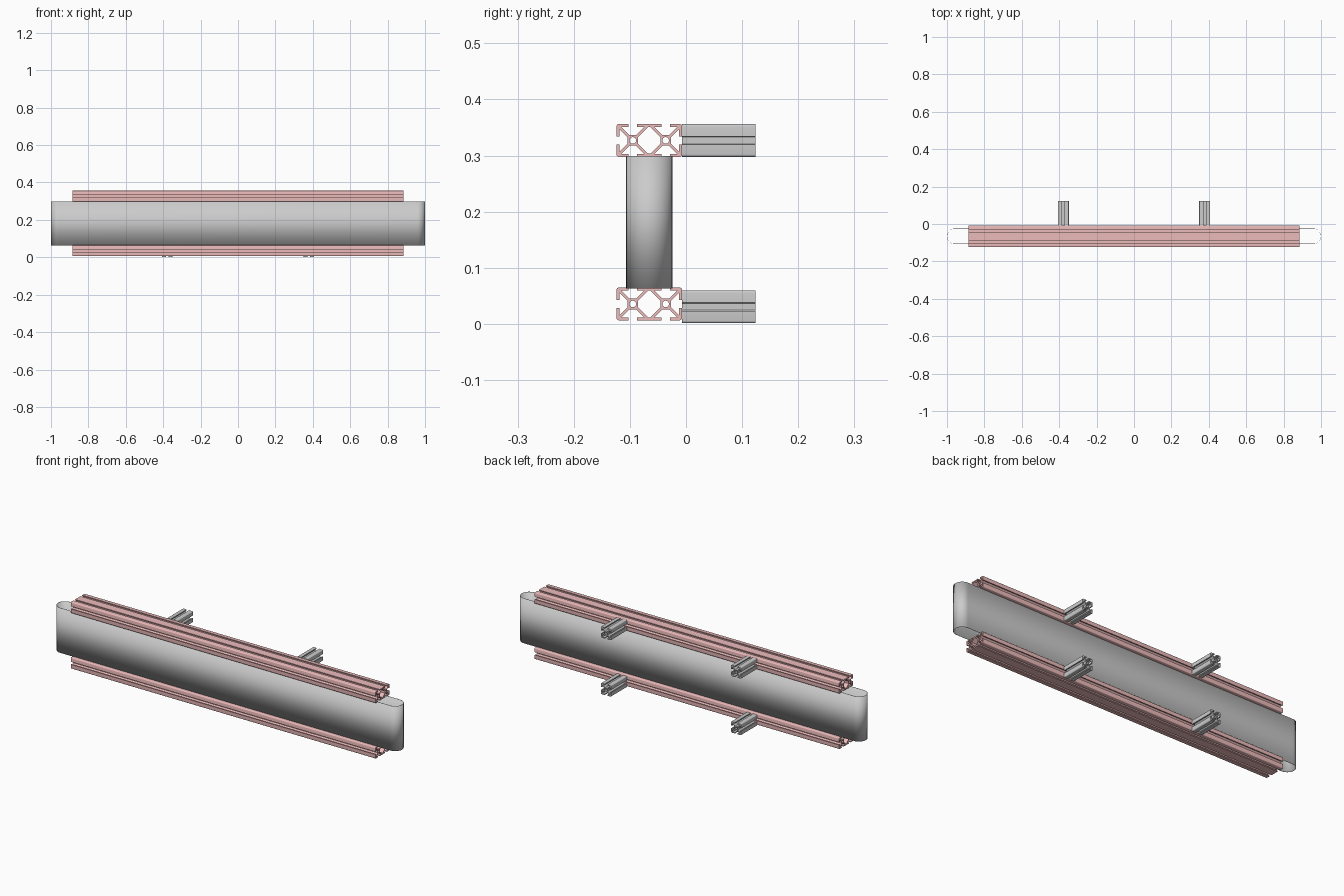
import bpy, bmesh
from math import sin, cos, pi
from mathutils import Matrix, Vector

if "Cube" in bpy.data.objects:
    bpy.data.objects.remove(bpy.data.objects["Cube"])

MM = 0.0585 / 40          # one profile cell is 40 units wide
RAIL_Y = -0.0655

red = bpy.data.materials.new("rail_red")
red.diffuse_color = (0.85, 0.5, 0.5, 1)
red.use_nodes = True
red.node_tree.nodes["Principled BSDF"].inputs["Base Color"].default_value = red.diffuse_color

# one T-slot and one rounded corner of a cell, facing +y
SLOT = [(-5, 20), (-5, 16.4), (-14, 16.4), (-4.1, 6.5),
        (4.1, 6.5), (14, 16.4), (5, 16.4), (5, 20)]
CORNER = [(17 + 3 * sin(a * pi / 8), 17 + 3 * cos(a * pi / 8)) for a in range(5)]


def place(points, quarter_turns, cx):
    """Turn points clockwise in 90 degree steps and shift them to a cell."""
    out = []
    for x, y in points:
        for _ in range(quarter_turns):
            x, y = y, -x
        out.append((x + cx, y))
    return out


def profile_loops(centres):
    first, last = centres[0], centres[-1]
    outer = []
    for c in centres:
        outer += place(SLOT, 0, c)
    outer += place(CORNER, 0, last) + place(SLOT, 1, last) + place(CORNER, 1, last)
    for c in reversed(centres):
        outer += place(SLOT, 2, c)
    outer += place(CORNER, 2, first) + place(SLOT, 3, first) + place(CORNER, 3, first)
    loops = [outer]
    # round core bores
    for c in centres:
        loops.append([(c + 4 * cos(2 * pi * i / 24), 4 * sin(2 * pi * i / 24))
                      for i in range(24)])
    # closed chamber between neighbouring cells
    for a, b in zip(centres, centres[1:]):
        m = (a + b) / 2
        loops.append([(m - 13.5, 4.1), (m - 1.5, 16.2), (m + 1.5, 16.2), (m + 13.5, 4.1),
                      (m + 13.5, -4.1), (m + 1.5, -16.2), (m - 1.5, -16.2), (m - 13.5, -4.1)])
    return loops


def smooth(obj):
    bpy.ops.object.select_all(action='DESELECT')
    obj.select_set(True)
    bpy.context.view_layer.objects.active = obj
    bpy.ops.object.shade_smooth_by_angle(angle=pi / 6)


def extrusion(name, centres, length, axes):
    """Extrude a slotted profile; axes are the world directions of its x, y, z."""
    curve = bpy.data.curves.new(name, 'CURVE')
    curve.dimensions = '2D'
    curve.fill_mode = 'BOTH'
    curve.extrude = length / 2
    for loop in profile_loops(centres):
        s = curve.splines.new('POLY')
        s.points.add(len(loop) - 1)
        for p, (x, y) in zip(s.points, loop):
            p.co = (x * MM, y * MM, 0, 1)
        s.use_cyclic_u = True
    obj = bpy.data.objects.new(name, curve)
    bpy.context.collection.objects.link(obj)
    bpy.ops.object.select_all(action='DESELECT')
    obj.select_set(True)
    bpy.context.view_layer.objects.active = obj
    bpy.ops.object.convert(target='MESH')
    obj = bpy.context.view_layer.objects.active
    bm = bmesh.new()
    bm.from_mesh(obj.data)
    bmesh.ops.remove_doubles(bm, verts=bm.verts, dist=1e-5)
    bm.transform(Matrix([Vector(a) for a in axes]).transposed().to_4x4())
    bmesh.ops.recalc_face_normals(bm, faces=bm.faces)
    bm.to_mesh(obj.data)
    bm.free()
    smooth(obj)
    return obj


def duplicate(obj, name, location):
    new = obj.copy()
    new.name = name
    new.location = location
    bpy.context.collection.objects.link(new)


# long double-width rails
rail = extrusion("lower_rail", [-20, 20], 1.77, [(0, 1, 0), (0, 0, 1), (1, 0, 0)])
rail.data.materials.append(red)
rail.location = (0, RAIL_Y, 0.0355)
duplicate(rail, "upper_rail", (0, RAIL_Y, 0.327))

# four short square brackets at the back
stub = extrusion("lower_left_bracket", [0], 0.131, [(1, 0, 0), (0, 0, 1), (0, -1, 0)])
stub.location = (-0.378, 0.0585, 0.0305)
duplicate(stub, "lower_right_bracket", (0.378, 0.0585, 0.0305))
duplicate(stub, "upper_left_bracket", (-0.378, 0.0585, 0.327))
duplicate(stub, "upper_right_bracket", (0.378, 0.0585, 0.327))

# thin belt loop with rounded ends
R, N = 0.041, 24
path = []
for side, start in ((1, -pi / 2), (-1, pi / 2)):
    for i in range(N + 1):
        a = start + pi * i / N
        path.append((side * (1 - R) + R * cos(a), RAIL_Y + R * sin(a)))
bm = bmesh.new()
low = [bm.verts.new((x, y, 0.063)) for x, y in path]
high = [bm.verts.new((x, y, 0.299)) for x, y in path]
for i in range(len(path)):
    j = (i + 1) % len(path)
    bm.faces.new((low[i], low[j], high[j], high[i]))
mesh = bpy.data.meshes.new("belt")
bm.to_mesh(mesh)
bm.free()
belt = bpy.data.objects.new("belt", mesh)
bpy.context.collection.objects.link(belt)
smooth(belt)
thick = belt.modifiers.new("thickness", 'SOLIDIFY')
thick.thickness = 0.001
